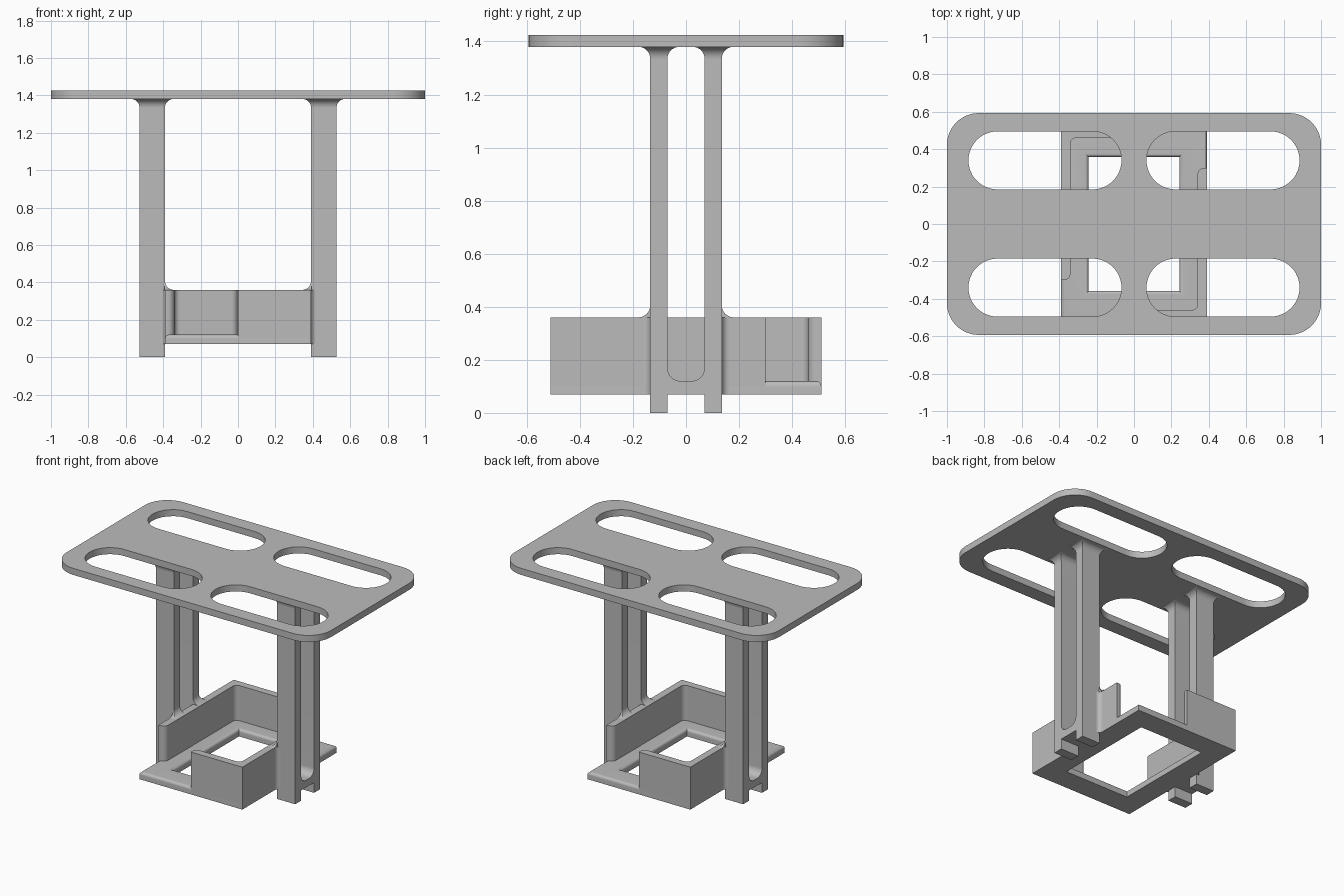
import bpy, bmesh, math
from mathutils import Vector, Matrix

cube = bpy.data.objects.get("Cube")
if cube:
    bpy.data.objects.remove(cube, do_unlink=True)

grey = bpy.data.materials.new("plain grey")
grey.use_nodes = True
colour = (0.5, 0.5, 0.5, 1)
grey.diffuse_color = colour
grey.node_tree.nodes["Principled BSDF"].inputs["Base Color"].default_value = colour

HALF_TURN = Matrix.Rotation(math.pi, 4, 'Z')


def finish(name, bm):
    """Turn a bmesh into a shaded grey object."""
    bmesh.ops.recalc_face_normals(bm, faces=bm.faces[:])
    mesh = bpy.data.meshes.new(name)
    bm.to_mesh(mesh)
    bm.free()
    mesh.materials.append(grey)
    obj = bpy.data.objects.new(name, mesh)
    bpy.context.collection.objects.link(obj)
    bpy.ops.object.select_all(action='DESELECT')
    obj.select_set(True)
    bpy.context.view_layer.objects.active = obj
    bpy.ops.object.shade_smooth_by_angle(angle=math.radians(35))
    return obj


def half_turn_copy(obj, name):
    """Repeat a part on the opposite side."""
    twin = bpy.data.objects.new(name, obj.data.copy())
    twin.matrix_world = HALF_TURN
    bpy.context.collection.objects.link(twin)


def rounded(corners, steps=8):
    """Outline from (u, v) or (u, v, radius) right-angled corners."""
    pts = []
    for i, c in enumerate(corners):
        p = Vector(c[:2])
        if len(c) == 2:
            new = [p]
        else:
            r = c[2]
            a = (Vector(corners[i - 1][:2]) - p).normalized()
            b = (Vector(corners[(i + 1) % len(corners)][:2]) - p).normalized()
            mid = p + (a + b) * r
            angles = [math.pi / 2 * k / steps for k in range(steps + 1)]
            new = [mid - b * r * math.cos(t) - a * r * math.sin(t) for t in angles]
        for q in new:
            if not pts or (q - pts[-1]).length > 1e-4:
                pts.append(q)
    return pts


def rounded_rect(x0, x1, y0, y1, r):
    return rounded([(x0, y0, r), (x1, y0, r), (x1, y1, r), (x0, y1, r)], 12)


def prism(name, outlines, low, high, along_x=False):
    """Extrude an outline, with optional hole outlines, along z or x."""
    bm = bmesh.new()
    for pts in outlines:
        vs = [bm.verts.new((low, u, v) if along_x else (u, v, low)) for u, v in pts]
        for i, v in enumerate(vs):
            bm.edges.new((vs[i - 1], v))
    bmesh.ops.triangle_fill(bm, edges=bm.edges[:], use_beauty=True)
    up = bmesh.ops.extrude_face_region(bm, geom=bm.faces[:])["geom"]
    shift = Vector((1, 0, 0) if along_x else (0, 0, 1)) * (high - low)
    bmesh.ops.translate(bm, vec=shift, verts=[g for g in up if isinstance(g, bmesh.types.BMVert)])
    return finish(name, bm)


def loft(name, rects, closed=False):
    """Skin a stack of (x0, x1, y0, y1, z) rectangles."""
    bm = bmesh.new()
    rings = [[bm.verts.new(p) for p in ((a, c, z), (b, c, z), (b, d, z), (a, d, z))]
             for a, b, c, d, z in rects]
    pairs = list(zip(rings, rings[1:])) + ([(rings[-1], rings[0])] if closed else [])
    for lo, hi in pairs:
        for i in range(4):
            bm.faces.new((lo[i - 1], lo[i], hi[i], hi[i - 1]))
    if not closed:
        bm.faces.new(rings[0])
        bm.faces.new(rings[-1])
    return finish(name, bm)


ARC = [math.pi / 2 * k / 8 for k in range(9)]
PLATE_Z, PLATE_TOP = 1.38, 1.425
FLOOR_Z, FLOOR_TOP, WALL_TOP = 0.07, 0.12, 0.36
BOX_X, BOX_Y, WALL = 0.39, 0.51, 0.05
LEG_X, LEG_IN, LEG_OUT = 0.527, 0.07, 0.135
FILLET, SMALL, EDGE = 0.045, 0.028, 0.02

# Top plate with four long slots
plate = [rounded_rect(-1, 1, -0.593, 0.593, 0.17)]
for x0, x1 in ((-0.885, -0.067), (0.067, 0.885)):
    for y0, y1 in ((-0.495, -0.185), (0.185, 0.495)):
        plate.append(rounded_rect(x0, x1, y0, y1, 0.1545))
prism("top_plate", plate, PLATE_Z, PLATE_TOP)

# Floor frame with rounded upper edges
section = [(0, FLOOR_Z)]
section += [(-EDGE * (1 - math.cos(t)), FLOOR_TOP - EDGE * (1 - math.sin(t))) for t in ARC]
rects = [(-BOX_X - o, BOX_X + o, -BOX_Y - o, BOX_Y + o, z) for o, z in section]
hx, hy = 0.243, 0.358
rects += [(-hx + o, hx - o, -hy + o, hy - o, z) for o, z in reversed(section)]
loft("floor_frame", rects, closed=True)

# L-shaped corner walls
inner_x, inner_y, end = BOX_X - WALL, BOX_Y - WALL, 0.3
wall = prism("front_left_wall", [rounded([
    (0, -BOX_Y), (BOX_X, -BOX_Y), (BOX_X, end), (inner_x, end, 0.035),
    (inner_x, -inner_y, 0.03), (0, -inner_y, 0.035)])], FLOOR_Z, WALL_TOP)
half_turn_copy(wall, "back_right_wall")

# Forked leg pairs joined by a web with a rounded slot bottom
top = PLATE_Z + 0.005
legs = prism("left_legs", [rounded([
    (-LEG_OUT, 0), (-LEG_IN, 0), (-LEG_IN, FLOOR_Z), (LEG_IN, FLOOR_Z),
    (LEG_IN, 0), (LEG_OUT, 0), (LEG_OUT, top), (LEG_IN, top),
    (LEG_IN, FLOOR_TOP, 0.05), (-LEG_IN, FLOOR_TOP, 0.05),
    (-LEG_IN, top), (-LEG_OUT, top)])], BOX_X, LEG_X, along_x=True)
half_turn_copy(legs, "right_legs")

for s, side in ((-1, "front"), (1, "back")):
    other = "back" if s < 0 else "front"
    near, far = sorted((s * LEG_IN, s * LEG_OUT))

    # Flare where the leg meets the plate
    flare = loft(f"left_{side}_leg_flare", [
        (BOX_X - o, LEG_X + o, near - o, far + o, PLATE_Z - FILLET * (1 - math.sin(t)))
        for t in ARC for o in [FILLET * (1 - math.cos(t))]])
    half_turn_copy(flare, f"right_{other}_leg_flare")

    # Flare where the leg meets the wall top
    foot = loft(f"left_{side}_wall_flare", [
        (BOX_X - o, BOX_X + 0.004, near - (o if s < 0 else 0), far + (o if s > 0 else 0),
         WALL_TOP + FILLET * (1 - math.sin(t)))
        for t in ARC for o in [FILLET * (1 - math.cos(t))]])
    half_turn_copy(foot, f"right_{other}_wall_flare")

    # Upright fillet between the leg side and the wall
    x, y, gap = BOX_X, LEG_OUT, 0.004
    fillet = prism(f"left_{side}_leg_fillet", [rounded([
        (x - gap, s * (y - gap)), (x + SMALL, s * (y - gap)), (x + SMALL, s * y),
        (x, s * y, SMALL), (x, s * (y + SMALL)), (x - gap, s * (y + SMALL))])],
        FLOOR_Z, WALL_TOP)
    half_turn_copy(fillet, f"right_{other}_leg_fillet")
